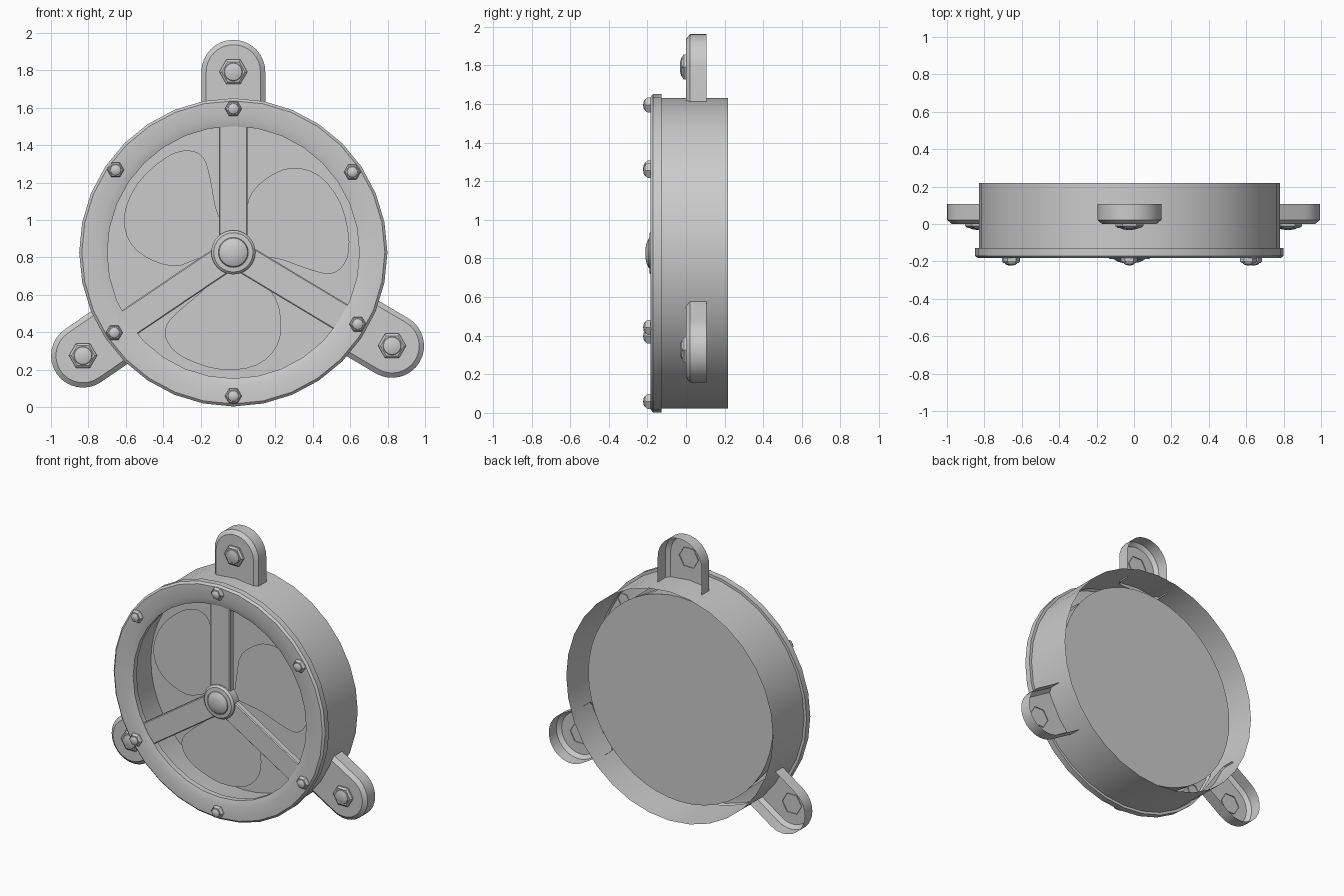
import bpy, bmesh, math
from mathutils import Matrix, Vector

if "Cube" in bpy.data.objects:
    bpy.data.objects.remove(bpy.data.objects["Cube"])

CX, CZ = -0.025, 0.827          # fan axis
LUGS = [(90, 0.965), (-30.5, 0.985), (214.5, 0.975)]   # angle, bolt distance


def finish(name, bm, at=(CX, CZ), angle=0):
    """Local x/z plane is turned about the y axis, then moved to the axis."""
    bmesh.ops.recalc_face_normals(bm, faces=bm.faces)
    me = bpy.data.meshes.new(name)
    bm.to_mesh(me)
    bm.free()
    ob = bpy.data.objects.new(name, me)
    bpy.context.collection.objects.link(ob)
    ob.location = (at[0], 0, at[1])
    ob.rotation_euler = (0, -math.radians(angle), 0)
    bpy.ops.object.select_all(action='DESELECT')
    ob.select_set(True)
    bpy.context.view_layer.objects.active = ob
    bpy.ops.object.shade_smooth_by_angle(angle=math.radians(30))
    return ob


def lathe(name, profile, sides, at=(CX, CZ)):
    """Revolve (radius, y) points about the y axis; radius 0 closes a cap."""
    bm = bmesh.new()
    vs = [bm.verts.new((r, y, 0)) for r, y in profile]
    es = [bm.edges.new(p) for p in zip(vs, vs[1:])]
    bmesh.ops.spin(bm, geom=vs + es, axis=(0, 1, 0), cent=(0, 0, 0),
                   angle=2 * math.pi, steps=sides, use_duplicate=False)
    bmesh.ops.remove_doubles(bm, verts=bm.verts, dist=1e-5)
    return finish(name, bm, at)


def polar(angle, r):
    a = math.radians(angle)
    return CX + r * math.cos(a), CZ + r * math.sin(a)


def bolt(name, at, r, back, front):
    """Hexagonal head with a chamfer and a low dome."""
    d = back - front
    lathe(name + "_head", [(r, back), (r, back - d * .45), (r * .82, back - d * .7),
                           (0, back - d * .7)], 6, at)
    lathe(name + "_dome", [(r * .68, back - d * .65), (r * .62, back - d * .8),
                           (r * .36, back - d * .95), (0, front)], 16, at)


# open-backed drum and front flange with inner lip
lathe("drum", [(.805, -.135), (.805, .218)], 32)
lathe("front_flange", [(.805, -.128), (.824, -.128), (.824, -.17), (.81, -.183),
                       (.717, -.183), (.674, -.168), (.674, -.13), (.715, -.125)], 32)

# recessed well behind the opening
lathe("well", [(.69, -.13), (.72, .095), (0, .095)], 48)

# hub cap
lathe("hub", [(.118, -.12), (.118, -.175), (.105, -.188), (.085, -.188), (.08, -.19)], 32)
lathe("hub_dome", [(.081, -.18), (.076, -.193), (.058, -.203), (.03, -.209), (0, -.211)], 24)

# guard spokes
for i, a in enumerate((90, -31, 214)):
    bm = bmesh.new()
    bmesh.ops.create_cube(bm, size=1, matrix=Matrix.Translation((.375, -.145, 0))
                          @ Matrix.Diagonal((.61, .04, .152, 1)))
    long_edges = [e for e in bm.edges
                  if abs(e.verts[0].co.x - e.verts[1].co.x) > .1 and e.verts[0].co.y < -.145]
    bmesh.ops.bevel(bm, geom=long_edges, offset=.006, segments=1, affect='EDGES')
    finish(f"spoke_{i}", bm, angle=a)

# fan blades, smoothed through a few outline points
outline = [Vector(p) for p in [(.02, .01), (.066, .095), (.08, .28), (.17, .39), (.31, .452),
                               (.46, .41), (.575, .26), (.62, .06), (.595, -.06), (.52, -.115),
                               (.40, -.09), (.26, -.04), (.12, -.015)]]
n = len(outline)
for b in range(3):
    bm = bmesh.new()
    vs = []
    for i in range(n):
        p0, p1, p2, p3 = (outline[(i + k) % n] for k in (-1, 0, 1, 2))
        for t in (0, .33, .67):
            q = .5 * (2 * p1 + (p2 - p0) * t + (2 * p0 - 5 * p1 + 4 * p2 - p3) * t * t
                      + (3 * p1 - p0 - 3 * p2 + p3) * t ** 3)
            vs.append(bm.verts.new((q.x, -.07, q.y)))
    bmesh.ops.triangulate(bm, faces=[bm.faces.new(vs)])
    finish(f"fan_blade_{b}", bm, angle=120 * b)

# mounting lugs: hollow shells, open at the back
for i, (a, dist) in enumerate(LUGS):
    bm = bmesh.new()
    rows = []
    for w, y in ((.171, .106), (.171, .022), (.145, 0)):
        pts = [(.775, -w)] + [(dist + w * math.cos(t), w * math.sin(t)) for t in
                              (math.pi * (k / 16 - .5) for k in range(17))] + [(.775, w)]
        rows.append([bm.verts.new((x, y, z)) for x, z in pts])
    for lo, hi in zip(rows, rows[1:]):
        for k in range(len(lo) - 1):
            bm.faces.new((lo[k], lo[k + 1], hi[k + 1], hi[k]))
    bm.faces.new(rows[-1])
    finish(f"mounting_lug_{i}", bm, angle=a)
    bolt(f"lug_bolt_{i}", polar(a, dist), .075, .006, -.032)

# flange bolts
for i, a in enumerate((90, 34, -30, -90, 214, 145)):
    bolt(f"flange_bolt_{i}", polar(a, .768), .045, -.178, -.222)
